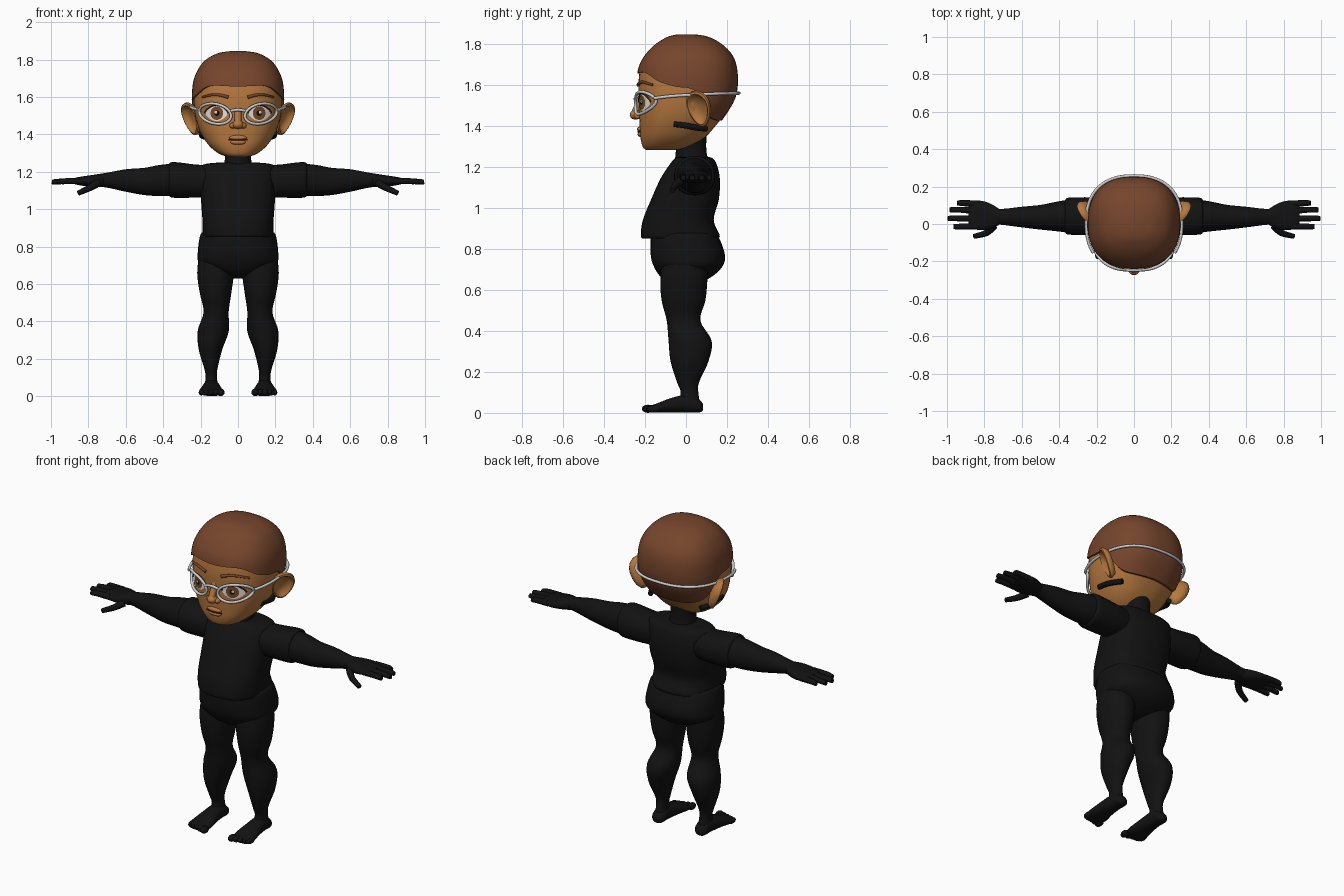
import bpy, bmesh, math
from mathutils import Vector, Euler

cube = bpy.data.objects.get("Cube")
if cube:
    bpy.data.objects.remove(cube, do_unlink=True)


def material(name, r, g, b):
    m = bpy.data.materials.new(name)
    m.use_nodes = True
    m.diffuse_color = (r, g, b, 1)
    m.node_tree.nodes["Principled BSDF"].inputs["Base Color"].default_value = (r, g, b, 1)
    return m


SUIT = material("black suit", .006, .006, .006)
SKIN = material("warm skin", .47, .19, .05)
HAIR = material("brown hair", .18, .06, .025)
SILVER = material("silver frame", .6, .61, .63)
WHITE = material("eye white", .8, .78, .75)
IRIS = material("brown iris", .2, .07, .02)
DARK = material("dark line", .05, .018, .01)


def finish(ob, mat, mirror=False):
    ob.data.materials.clear()
    ob.data.materials.append(mat)
    if mirror:
        ob.modifiers.new("mirror", 'MIRROR')
    bpy.ops.object.select_all(action='DESELECT')
    ob.select_set(True)
    bpy.context.view_layer.objects.active = ob
    bpy.ops.object.shade_smooth_by_angle(angle=math.radians(50))
    return ob


def skin_rings(name, rings, mat, mirror=False):
    """Closed surface through equal rings of points."""
    bm = bmesh.new()
    loops = [[bm.verts.new(p) for p in ring] for ring in rings]
    for a, b in zip(loops, loops[1:]):
        for i in range(len(a)):
            j = (i + 1) % len(a)
            bm.faces.new((a[i], a[j], b[j], b[i]))
    bm.faces.new(loops[0])
    bm.faces.new(loops[-1])
    bmesh.ops.recalc_face_normals(bm, faces=bm.faces)
    me = bpy.data.meshes.new(name)
    bm.to_mesh(me)
    bm.free()
    ob = bpy.data.objects.new(name, me)
    bpy.context.collection.objects.link(ob)
    return finish(ob, mat, mirror)


def spline(rows, n=5):
    """Catmull-Rom refinement of rows of numbers."""
    v = [Vector(r) for r in rows]
    out = []
    for i in range(len(v) - 1):
        p, a, b, q = v[max(i - 1, 0)], v[i], v[i + 1], v[min(i + 2, len(v) - 1)]
        for k in range(n):
            t = k / n
            out.append(a + (b - p) * t / 2 + (p * 2 - a * 5 + b * 4 - q) * t * t / 2
                       + (a * 3 - p - b * 3 + q) * t ** 3 / 2)
    return out + [v[-1]]


def power(c, n):
    return math.copysign(abs(c) ** (2 / n), c)


def loft(name, rows, axis, mat, n=2.0, mirror=False, sides=32):
    """Rows: position on axis, two centre values, two radii."""
    rings = []
    for pos, c1, c2, r1, r2 in spline(rows):
        ring = []
        for i in range(sides):
            t = math.tau * i / sides
            p = [c1 + r1 * power(math.cos(t), n), c2 + r2 * power(math.sin(t), n)]
            p.insert("xyz".index(axis), pos)
            ring.append(p)
        rings.append(ring)
    return skin_rings(name, rings, mat, mirror)


def body(rows):
    return [(z, 0, (f + b) / 2, w, (b - f) / 2) for z, w, f, b in rows]


def tube(name, pts, radius, mat, mirror=False, closed=False, taper=1.0):
    cu = bpy.data.curves.new(name, 'CURVE')
    cu.dimensions = '3D'
    cu.bevel_depth, cu.bevel_resolution, cu.use_fill_caps = radius, 3, True
    sp = cu.splines.new('POLY')
    sp.points.add(len(pts) - 1)
    sp.use_cyclic_u = closed
    for i, p in enumerate(pts):
        sp.points[i].co = (*p, 1)
        sp.points[i].radius = 1 + (taper - 1) * i / (len(pts) - 1)
    ob = bpy.data.objects.new(name, cu)
    bpy.context.collection.objects.link(ob)
    bpy.ops.object.select_all(action='DESELECT')
    ob.select_set(True)
    bpy.context.view_layer.objects.active = ob
    bpy.ops.object.convert(target='MESH')
    return finish(bpy.context.object, mat, mirror)


def blob(name, loc, size, mat, mirror=False):
    return loft(name, [(loc[2] - size[2] * math.cos(a), loc[0], loc[1],
                        size[0] * math.sin(a), size[1] * math.sin(a))
                       for a in [.02 + i * 3.1 / 6 for i in range(7)]], "z", mat, mirror=mirror, sides=20)


# Suit: torso, neck, hips
loft("torso", body([(.85, .17, -.2, .13), (.86, .187, -.22, .165), (.94, .19, -.21, .135), (1.04, .197, -.17, .16),
                    (1.14, .2, -.125, .165), (1.21, .2, -.08, .15), (1.24, .18, -.055, .13), (1.25, .09, -.03, .1)]),
     "z", SUIT, 2.5)
loft("neck", body([(1.2, .085, -.06, .12), (1.27, .07, -.05, .1), (1.36, .07, -.05, .1)]), "z", SUIT)
loft("hips", body([(.88, .17, -.14, .13), (.865, .2, -.17, .155), (.77, .215, -.172, .19), (.71, .205, -.155, .175),
                   (.66, .11, -.12, .12), (.63, .025, -.06, .05)]), "z", SUIT, 2.4)

# Arms, with a sleeve seam
loft("sleeve", [(.12, .04, 1.15, .09, .085), (.22, .042, 1.15, .1, .088), (.32, .042, 1.155, .1, .095),
                (.36, .042, 1.157, .096, .093), (.37, .042, 1.157, .08, .08)], "x", SUIT, 2.2, True)
loft("arm", [(.34, .042, 1.157, .09, .087), (.42, .04, 1.153, .078, .083), (.5, .036, 1.148, .066, .073),
             (.6, .037, 1.153, .055, .06), (.7, .038, 1.155, .043, .04), (.77, .04, 1.153, .04, .031)],
     "x", SUIT, 2, True)
loft("palm", [(.71, .038, 1.154, .035, .035), (.76, .04, 1.152, .065, .033), (.81, .045, 1.15, .078, .028),
              (.86, .048, 1.15, .075, .02), (.885, .048, 1.15, .065, .012)], "x", SUIT, 2.3, True)
for finger, y0, y1, tip in (("little", .108, .112, .945), ("ring", .068, .076, .985),
                            ("middle", .028, .03, .995), ("index", -.012, -.014, .965)):
    tube(finger + "_finger", spline([(.84, y0, 1.15), (.92, y1, 1.15), (tip - .01, y1, 1.146), (tip, y1, 1.146)], 4),
         .018, SUIT, True, taper=.68)
tube("thumb", spline([(.75, -.01, 1.14), (.79, -.048, 1.115), (.855, -.066, 1.085)]), .022, SUIT, True, taper=.6)

# Legs and bare-shaped feet
loft("leg", [(.78, .115, 0, .09, .11), (.66, .12, -.01, .098, .115), (.55, .12, -.012, .084, .107),
             (.45, .117, -.012, .067, .082), (.35, .132, .02, .083, .105), (.25, .147, .017, .063, .092),
             (.15, .145, .01, .036, .054), (.1, .143, .017, .03, .043), (.04, .143, .015, .04, .055)],
     "z", SUIT, 2.1, True)
loft("foot", [(.083, .142, .028, .015, .015), (.065, .142, .033, .037, .031), (.01, .142, .045, .042, .044),
              (-.07, .143, .037, .053, .036), (-.14, .144, .024, .065, .023), (-.185, .146, .018, .055, .014)],
     "y", SUIT, 2.2, True)
for i in range(5):
    blob("toe", (.092 + .026 * i, -.185 + .007 * i, .02), (.02 - .0015 * i, .03, .02 - .001 * i), SUIT, True)

# Head surface, shared by hair, face details and glasses
N = 2.4
head_rows = body([(1.28, .05, -.19, -.06), (1.295, .1, -.21, .02), (1.34, .155, -.222, .09), (1.4, .195, -.226, .145),
                  (1.46, .219, -.229, .19), (1.53, .234, -.23, .23), (1.6, .237, -.232, .243), (1.68, .229, -.222, .238),
                  (1.74, .205, -.19, .215), (1.79, .165, -.14, .165), (1.825, .1, -.08, .1), (1.837, .03, -.03, .03)])
loft("head", head_rows, "z", SKIN, N, sides=56)
dense = spline(head_rows, 8)


def head_at(z):
    for a, b in zip(dense, dense[1:]):
        if z <= b[0]:
            return a.lerp(b, max(0, (z - a[0]) / (b[0] - a[0])))
    return dense[-1]


def around(a, z, off):
    """Point on the head, angle a measured from the front."""
    _, _, cy, w, ry = head_at(z)
    return ((w + off) * power(math.sin(a), N), cy - (ry + off) * power(math.cos(a), N), z)


def face(x, z, off):
    _, _, cy, w, ry = head_at(z)
    return (x, cy - ry * (1 - min(abs(x) / w, .99) ** N) ** (1 / N) - off, z)


# Hair cap following the hairline
hairline = spline([(0, 1.655), (30, 1.66), (45, 1.645), (60, 1.615), (80, 1.59), (95, 1.575),
                   (112, 1.49), (130, 1.44), (155, 1.425), (180, 1.425)], 6)


def hair_z(a):
    d = math.degrees(min(a, math.tau - a))
    for p, q in zip(hairline, hairline[1:]):
        if d <= q[0]:
            return p[1] + (q[1] - p[1]) * (d - p[0]) / (q[0] - p[0])
    return hairline[-1][1]


rings = []
for k in range(-1, 25):
    s = math.sin(max(k, 0) / 24 * math.pi / 2)
    ring = []
    for i in range(72):
        a = math.tau * i / 72
        z0 = hair_z(a)
        x, y, z = around(a, z0 + (1.837 - z0) * s, -.004 if k < 0 else .01)
        ring.append((x, y, z + .008 * s))
    rings.append(ring)
skin_rings("hair", rings, HAIR)

# Ears: dished ovals turned forward
turn = Euler((0, math.radians(20), math.radians(-35))).to_matrix()
rings = []
for s, d in ((.25, -.035), (.8, -.025), (1, -.004), (.98, .008), (.86, .012), (.74, .004), (.6, -.01), (.15, -.014)):
    ring = []
    for i in range(32):
        t = math.tau * i / 32
        p = Vector((d, .066 * s * math.cos(t) * (1 + .22 * math.sin(t)), .092 * s * math.sin(t)))
        ring.append(turn @ p + Vector((.25, .065, 1.483)))
    rings.append(ring)
skin_rings("ear", rings, SKIN, True)


# Eyes as thin plates on the face
def plate(name, cx, cz, rx, rz, off, mat, pinch=0.0):
    rings = []
    for s in (1, .8, .6, .4, .2, .03):
        ring = []
        for i in range(32):
            t = math.tau * i / 32
            c = math.cos(t)
            ring.append(face(cx + rx * s * c, cz + rz * s * math.sin(t) * (1 - pinch * c * c), off))
        rings.append(ring)
    skin_rings(name, rings, mat, True)


plate("eye", .115, 1.513, .06, .042, .003, WHITE, .3)
plate("iris", .113, 1.513, .034, .036, .005, IRIS)
plate("pupil", .113, 1.513, .014, .015, .007, SUIT)
plate("eye_glint", .118, 1.518, .007, .007, .009, WHITE)
tube("upper_lash", [face(.115 + .062 * math.cos(t), 1.513 + .044 * math.sin(t) * (1 - .3 * math.cos(t) ** 2), .003)
                    for t in [i * math.pi / 14 for i in range(15)]], .004, DARK, True)
tube("eyebrow", [face(.052 + .0115 * i, 1.598 + .014 * math.sin(i * .26), .003) for i in range(13)],
     .009, HAIR, True, taper=.6)

# Nose and mouth
tube("nose_bridge", spline([(0, -.215, 1.54), (0, -.232, 1.5), (0, -.25, 1.46)]), .019, SKIN)
blob("nose_tip", (0, -.246, 1.453), (.029, .028, .024), SKIN)
blob("nostril_wing", (.027, -.234, 1.447), (.018, .02, .016), SKIN, True)
blob("upper_lip", (0, -.222, 1.382), (.047, .016, .014), SKIN)
blob("lower_lip", (0, -.22, 1.358), (.042, .016, .014), SKIN)
tube("mouth_line", [face(x * .01, 1.37, .0085 - abs(x) * .0012) for x in range(-5, 6)], .004, DARK)

# Glasses: rims, bridge and a band around the head
tube("glasses_rim", [face(.122 + .085 * math.cos(t), 1.51 + .053 * math.sin(t) + .012 * math.cos(t), .018)
                     for t in [i * math.tau / 40 for i in range(40)]], .008, SILVER, True, True)
tube("glasses_bridge", [face(x * .01, 1.525 + .006 * math.cos(x * .4), .018) for x in range(-4, 5)], .008, SILVER)
tube("glasses_band", [around(math.radians(56 + 4 * i), 1.558 - .025 * abs(i - 31) ** 3 / 31 ** 3, .02)
                      for i in range(63)], .008, SILVER)

# Dark strip along the jaw below each ear
tube("jaw_strip", spline([(.197, -.06, 1.408), (.196, 0, 1.4), (.19, .05, 1.39), (.165, .1, 1.385)]), .015, SUIT, True)
